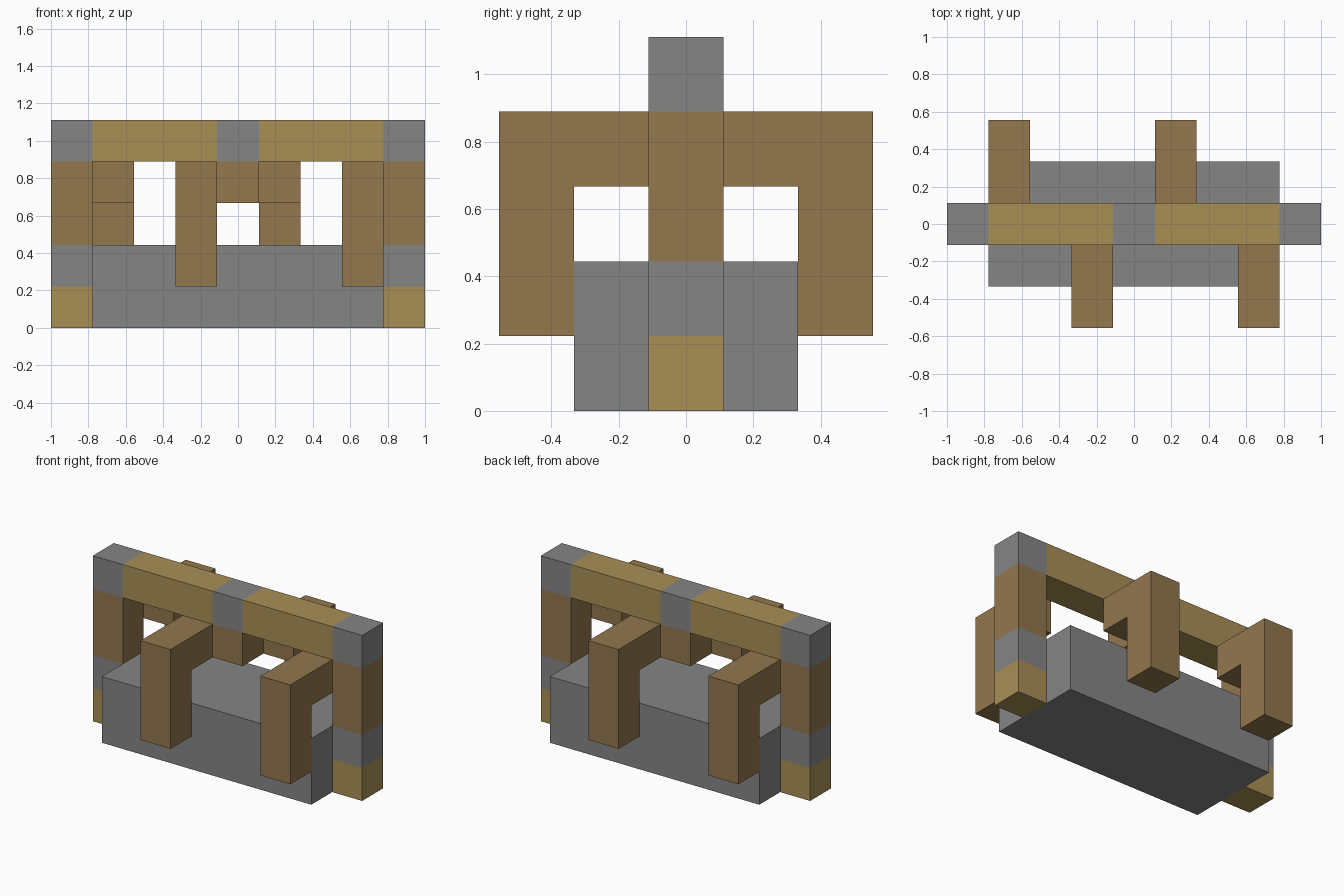
import bpy
import bmesh
from mathutils import Vector

U = 2 / 9  # one block

cube = bpy.data.objects.get("Cube")
if cube:
    bpy.data.objects.remove(cube, do_unlink=True)


def material(name, color):
    mat = bpy.data.materials.new(name)
    mat.use_nodes = True
    mat.diffuse_color = (*color, 1)
    bsdf = mat.node_tree.nodes["Principled BSDF"]
    bsdf.inputs["Base Color"].default_value = (*color, 1)
    bsdf.inputs["Roughness"].default_value = 0.9
    return mat


STONE = material("grey stone", (0.235, 0.235, 0.235))
DARK_WOOD = material("brown wood", (0.287, 0.184, 0.076))
PALE_WOOD = material("pale wood", (0.392, 0.275, 0.093))


def finish(name, bm, mats):
    bmesh.ops.recalc_face_normals(bm, faces=bm.faces)
    bmesh.ops.scale(bm, vec=(U, U, U), verts=bm.verts)
    mesh = bpy.data.meshes.new(name)
    bm.to_mesh(mesh)
    bm.free()
    for mat in mats:
        mesh.materials.append(mat)
    obj = bpy.data.objects.new(name, mesh)
    bpy.context.collection.objects.link(obj)
    return obj


def bar(name, low, high, mats, axis=2, cuts=()):
    """Box between two corners, in blocks, coloured in bands along one axis."""
    low, high = Vector(low), Vector(high)
    bm = bmesh.new()
    bmesh.ops.create_cube(bm, size=1)
    bmesh.ops.scale(bm, vec=high - low, verts=bm.verts)
    bmesh.ops.translate(bm, vec=(low + high) / 2, verts=bm.verts)
    normal = Vector((0, 0, 0))
    normal[axis] = 1
    for cut in cuts:
        bmesh.ops.bisect_plane(bm, geom=bm.verts[:] + bm.edges[:] + bm.faces[:],
                               plane_co=normal * cut, plane_no=normal)
    for face in bm.faces:
        face.material_index = sum(face.calc_center_median()[axis] > c for c in cuts)
    return finish(name, bm, mats)


def bracket(name, x, side):
    """Arm reaching out from the frame and turning down into a leg."""
    profile = [(0.5, 3), (0.5, 4), (2.5, 4), (2.5, 1), (1.5, 1), (1.5, 3)]
    bm = bmesh.new()
    face = bm.faces.new([bm.verts.new((x - 0.5, side * y, z)) for y, z in profile])
    ext = bmesh.ops.extrude_face_region(bm, geom=[face])
    moved = [v for v in ext["geom"] if isinstance(v, bmesh.types.BMVert)]
    bmesh.ops.translate(bm, vec=(1, 0, 0), verts=moved)
    return finish(name, bm, [DARK_WOOD])


# Solid base
bar("base", (-3.5, -1.5, 0), (3.5, 1.5, 2), [STONE])

# Banded end posts
for name, x in (("left_post", 4), ("right_post", -4)):
    bar(name, (x - 0.5, -0.5, 0), (x + 0.5, 0.5, 5),
        [PALE_WOOD, STONE, DARK_WOOD, STONE], cuts=(1, 2, 4))

# Top beam with a stone centre, and the block hanging below it
bar("top_beam", (-3.5, -0.5, 4), (3.5, 0.5, 5),
    [PALE_WOOD, STONE, PALE_WOOD], axis=0, cuts=(-0.5, 0.5))
bar("hanging_block", (-0.5, -0.5, 3), (0.5, 0.5, 4), [DARK_WOOD])

# Staggered brackets, front and back
for name, side in (("front", -1), ("back", 1)):
    bracket(name + "_outer_bracket", -3 * side, side)
    bracket(name + "_inner_bracket", side, side)
